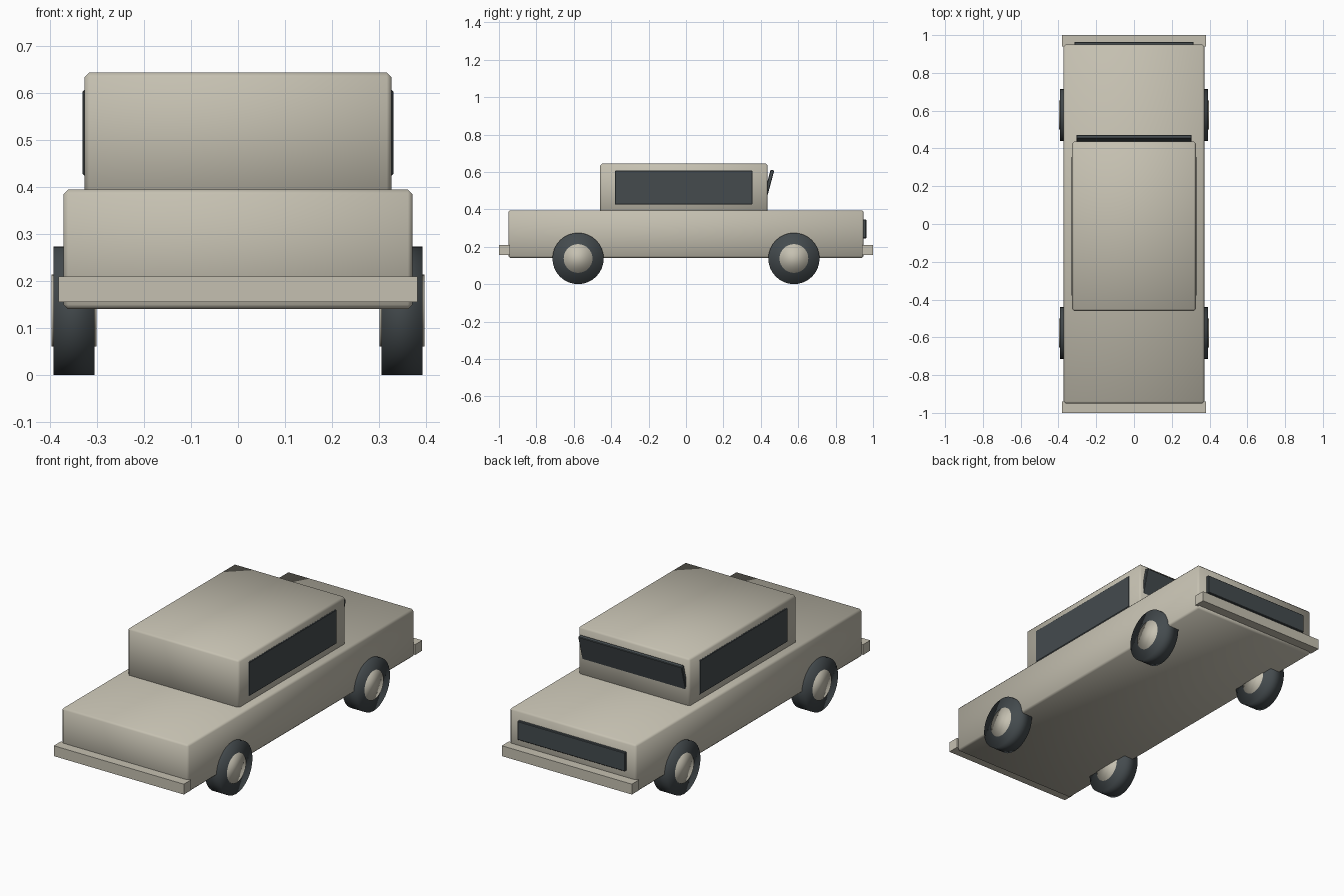
import bpy, math

if "Cube" in bpy.data.objects:
    bpy.data.objects.remove(bpy.data.objects["Cube"], do_unlink=True)


def material(name, rgb):
    m = bpy.data.materials.new(name)
    m.use_nodes = True
    m.diffuse_color = (*rgb, 1)
    m.node_tree.nodes["Principled BSDF"].inputs["Base Color"].default_value = (*rgb, 1)
    return m


paint = material("warm grey paint", (0.56, 0.53, 0.44))
dark = material("dark slate", (0.058, 0.07, 0.076))


def bevel(obj, width):
    mod = obj.modifiers.new("Bevel", "BEVEL")
    mod.width = width
    mod.segments = 1
    mod.limit_method = "ANGLE"


def box(name, low, high, mat, edge=0, smooth=False, tilt=0):
    centre = [(a + b) / 2 for a, b in zip(low, high)]
    bpy.ops.mesh.primitive_cube_add(size=1, location=centre, rotation=(tilt, 0, 0))
    obj = bpy.context.object
    obj.name = name
    obj.scale = [b - a for a, b in zip(low, high)]
    bpy.ops.object.transform_apply(location=False, rotation=False, scale=True)
    obj.data.materials.append(mat)
    if edge:
        bevel(obj, edge)
    if smooth:
        bpy.ops.object.shade_smooth()
    return obj


def disc(name, radius, inner, outer, side, y, z, mat):
    bpy.ops.mesh.primitive_cylinder_add(
        vertices=32, radius=radius, depth=outer - inner,
        location=(side * (inner + outer) / 2, y, z), rotation=(0, math.pi / 2, 0))
    obj = bpy.context.object
    obj.name = name
    obj.data.materials.append(mat)
    bpy.ops.object.shade_smooth()


# Lower body and cabin, softly shaded across their chamfered edges
box("body", (-0.372, -0.95, 0.14), (0.372, 0.95, 0.395), paint, 0.01, True)
box("cabin", (-0.327, -0.46, 0.385), (0.327, 0.437, 0.644), paint, 0.01, True)

# Bumpers at both ends
for end, y in (("front", -0.97), ("rear", 0.97)):
    box(end + "_bumper", (-0.382, y - 0.03, 0.155), (0.382, y + 0.03, 0.21), paint)

# Dark panel across the rear face, and the leaning rear window
box("rear_panel", (-0.316, 0.945, 0.245), (0.316, 0.964, 0.345), dark, 0.003)
box("rear_window", (-0.305, 0.428, 0.427), (0.305, 0.448, 0.613), dark, 0.003,
    tilt=-math.radians(15))

# Side windows and wheels
for side, label in ((1, "left"), (-1, "right")):
    xs = sorted((side * 0.315, side * 0.331))
    box(label + "_window", (xs[0], -0.38, 0.425), (xs[1], 0.355, 0.607), dark, 0.003)
    for y, end in ((-0.577, "front"), (0.577, "rear")):
        disc(f"{end}_{label}_tyre", 0.137, 0.306, 0.393, side, y, 0.137, dark)
        disc(f"{end}_{label}_hub", 0.077, 0.302, 0.397, side, y, 0.137, paint)
